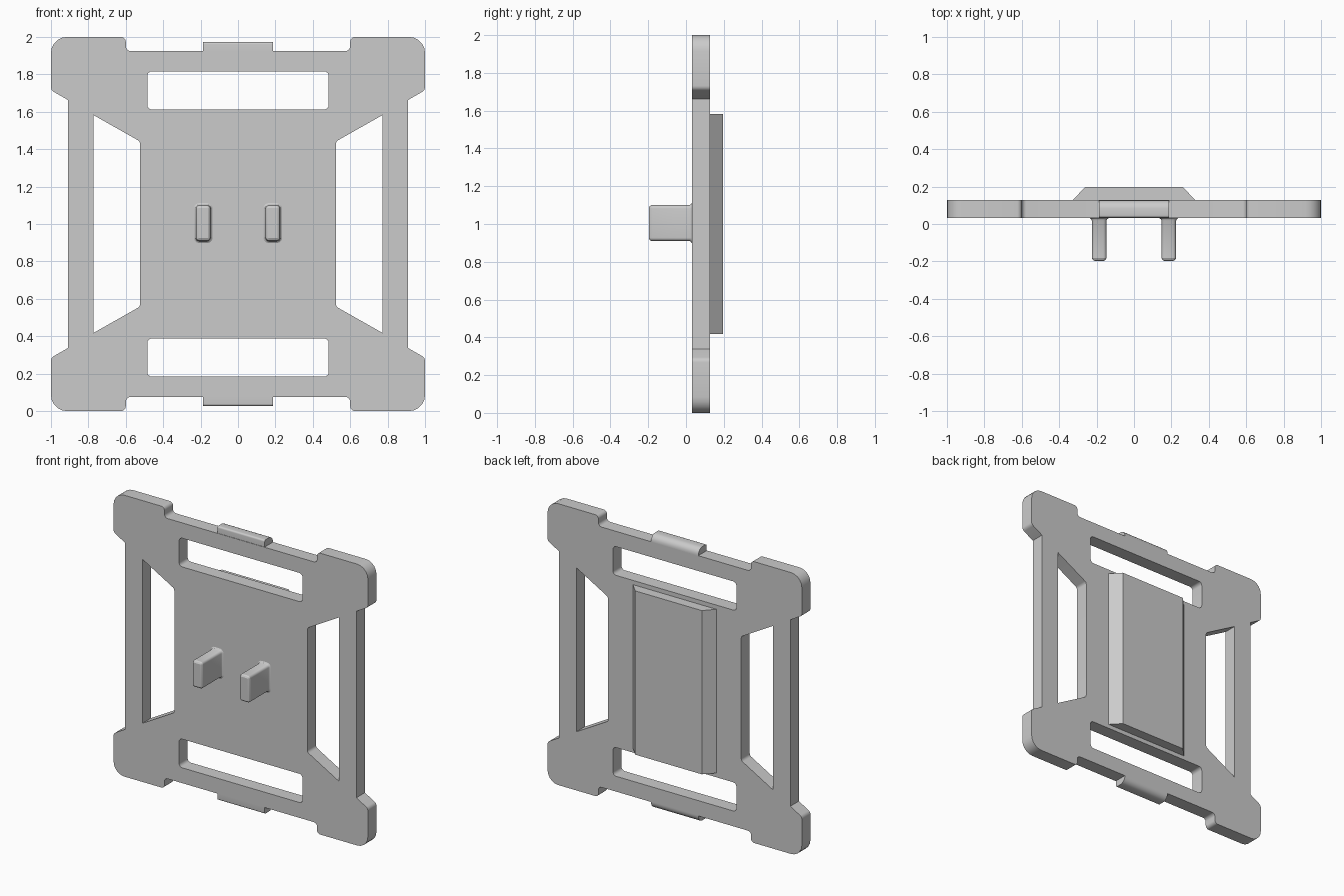
import bpy, bmesh, math
from mathutils import Vector

cube = bpy.data.objects.get("Cube")
if cube:
    bpy.data.objects.remove(cube)

GREY = (0.6, 0.6, 0.6, 1)
mat = bpy.data.materials.new("plain grey")
mat.use_nodes = True
mat.diffuse_color = GREY
mat.node_tree.nodes["Principled BSDF"].inputs["Base Color"].default_value = GREY

FRONT, BACK, MID = 0.031, 0.127, 1.0


def rounded(corners, steps=5):
    """Closed outline with an arc of radius r at each (x, y, r) corner."""
    out = []
    for i, (x, y, r) in enumerate(corners):
        p = Vector((x, y))
        if r <= 0:
            out.append(p)
            continue
        a = (Vector(corners[i - 1][:2]) - p).normalized()
        b = (Vector(corners[(i + 1) % len(corners)][:2]) - p).normalized()
        half = a.angle(b) / 2
        centre = p + (a + b).normalized() * r / math.sin(half)
        start = (p + a * r / math.tan(half) - centre).normalized()
        end = (p + b * r / math.tan(half) - centre).normalized()
        out += [centre + start.slerp(end, k / steps) * r for k in range(steps + 1)]
    return out


def box_corners(x, z, w, h, r):
    return [(x - w, z - h, r), (x + w, z - h, r), (x + w, z + h, r), (x - w, z + h, r)]


def finish(name, bm):
    bmesh.ops.recalc_face_normals(bm, faces=bm.faces)
    mesh = bpy.data.meshes.new(name)
    bm.to_mesh(mesh)
    bm.free()
    mesh.materials.append(mat)
    obj = bpy.data.objects.new(name, mesh)
    bpy.context.collection.objects.link(obj)
    bpy.ops.object.select_all(action='DESELECT')
    obj.select_set(True)
    bpy.context.view_layer.objects.active = obj
    bpy.ops.object.shade_smooth_by_angle(angle=math.radians(28))


def prism(name, loops, place, depth):
    """Fill outlines (inner ones become holes) and extrude by a vector."""
    bm = bmesh.new()
    for loop in loops:
        verts = [bm.verts.new(place(*p)) for p in loop]
        for i, v in enumerate(verts):
            bm.edges.new((verts[i - 1], v))
    bmesh.ops.triangle_fill(bm, use_beauty=True, edges=bm.edges[:])
    ext = bmesh.ops.extrude_face_region(bm, geom=bm.faces[:], use_keep_orig=True)
    moved = [g for g in ext["geom"] if isinstance(g, bmesh.types.BMVert)]
    bmesh.ops.translate(bm, verts=moved, vec=depth)
    finish(name, bm)


# Frame plate: one quarter of the outline, mirrored to all four corners
quarter = [(0.6, 0.925, 0.025), (0.6, 1, 0.025), (1, 1, 0.085),
           (1, 0.715, 0.03), (0.909, 0.663, 0)]
right = quarter + [(x, -z, r) for x, z, r in reversed(quarter)]
outline = right + [(-x, z, r) for x, z, r in reversed(right)]
loops = [rounded(outline)]

# Strap slots above and below, angled windows left and right
for s in (-1, 1):
    loops.append(rounded(box_corners(0, s * 0.714, 0.485, 0.102, 0.025)))
    loops.append(rounded([(s * 0.772, -0.582, 0), (s * 0.772, 0.582, 0),
                          (s * 0.523, 0.441, 0.025), (s * 0.523, -0.441, 0.025)]))
prism("frame_plate", loops, lambda x, z: (x, FRONT, z + MID), (0, BACK - FRONT, 0))

# Bevelled back pad
pad = [(-0.328, BACK), (0.328, BACK), (0.262, 0.197), (-0.262, 0.197)]
prism("back_pad", [pad], lambda x, y: (x, y, MID - 0.582), (0, 0, 1.164))

# Rounded latch lips on the top and bottom edges
for name, s in (("top_lip", 1), ("bottom_lip", -1)):
    lip = rounded([(0.034, 0.92, 0), (0.034, 0.973, 0.012),
                   (BACK, 0.973, 0.045), (BACK, 0.92, 0)])
    prism(name, [lip], lambda y, z: (-0.186, y, MID + s * z), (0.372, 0, 0))

# Front prongs: rounded rings lofted from the soft tip to the flared root
for name, x in (("right_prong", -0.186), ("left_prong", 0.186)):
    bm = bmesh.new()
    rings = []
    for y, grow in ((-0.197, -0.014), (-0.192, -0.005), (-0.183, 0),
                    (0.018, 0), (0.026, 0.004), (0.032, 0.013)):
        ring = rounded(box_corners(x, MID + 0.005, 0.039 + grow, 0.095 + grow, 0.018 + grow))
        rings.append([bm.verts.new((p.x, y, p.y)) for p in ring])
    for lo, hi in zip(rings, rings[1:]):
        for i in range(len(lo)):
            bm.faces.new((lo[i - 1], lo[i], hi[i], hi[i - 1]))
    bm.faces.new(rings[0])
    bm.faces.new(rings[-1])
    finish(name, bm)
